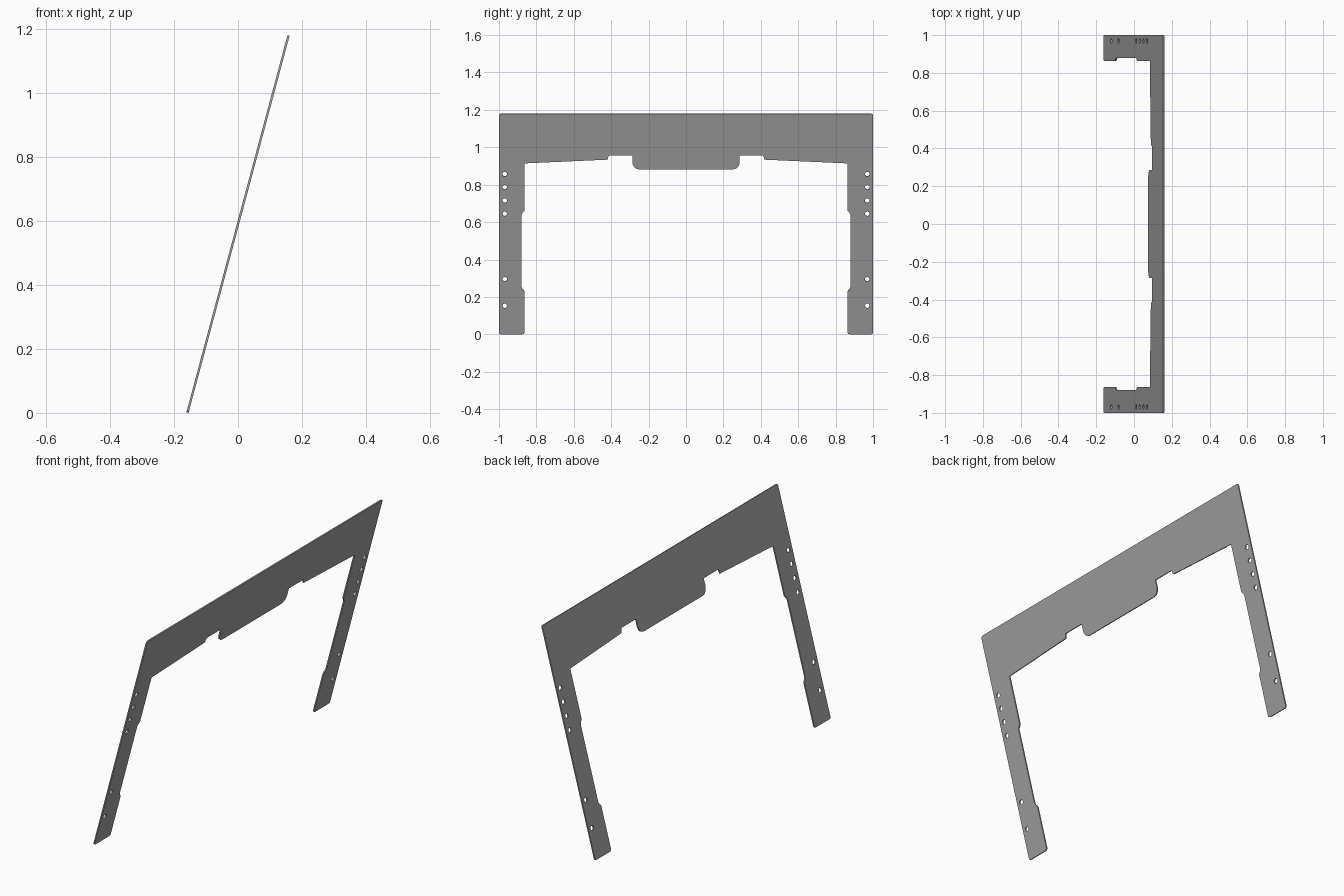
import bpy, math
from mathutils import Vector, Matrix

if "Cube" in bpy.data.objects:
    bpy.data.objects.remove(bpy.data.objects["Cube"])

TILT = math.radians(15)
THICK = 0.007
C = math.cos(TILT)

# Right half of the outline: (y, height, corner radius)
half = [
    (0.265, 0.882, 0.02), (0.287, 0.905, 0.02), (0.287, 0.957, 0.004),
    (0.415, 0.957, 0.012), (0.418, 0.934, 0.004), (0.863, 0.914, 0.004),
    (0.863, 0.660, 0.008), (0.879, 0.644, 0.008), (0.879, 0.246, 0.008),
    (0.863, 0.230, 0.008), (0.863, 0.0, 0.015), (1.0, 0.0, 0.012),
    (1.0, 1.178, 0.012),
]
outline = half + [(-y, z, r) for y, z, r in reversed(half)]
hole_heights = [0.152, 0.294, 0.644, 0.715, 0.786, 0.856]


def rounded(points, steps=4):
    """Round every corner of a closed outline."""
    pts = [(Vector((y, z / C)), r) for y, z, r in points]
    out = []
    for i, (p, r) in enumerate(pts):
        a = pts[i - 1][0] - p
        b = pts[(i + 1) % len(pts)][0] - p
        da = a.normalized() * min(r, a.length * 0.45)
        db = b.normalized() * min(r, b.length * 0.45)
        for k in range(steps + 1):
            t = k / steps
            out.append(p + da * (1 - t) ** 2 + db * t ** 2)
    return out


def add_loop(curve, pts):
    s = curve.splines.new('POLY')
    s.points.add(len(pts) - 1)
    for sp, p in zip(s.points, pts):
        sp.co = (p.x, p.y, 0, 1)
    s.use_cyclic_u = True


# Flat plate with bolt holes, as a filled and extruded curve
curve = bpy.data.curves.new("frame_plate", 'CURVE')
curve.dimensions = '2D'
curve.fill_mode = 'BOTH'
curve.extrude = THICK / 2
add_loop(curve, rounded(outline))
for side in (-1, 1):
    for h in hole_heights:
        centre = Vector((side * 0.969, h / C))
        add_loop(curve, [centre + 0.0125 * Vector((math.cos(a), math.sin(a)))
                         for a in (math.tau * k / 20 for k in range(20))])

plate = bpy.data.objects.new("frame_plate", curve)
bpy.context.collection.objects.link(plate)
bpy.context.view_layer.objects.active = plate
plate.select_set(True)
bpy.ops.object.convert(target='MESH')
plate = bpy.context.object

# Stand the plate up, leaning back towards +x
s = math.sin(TILT)
plate.data.transform(Matrix(((0, s, C, 0), (1, 0, 0, 0), (0, C, -s, 0), (0, 0, 0, 1))))
xs = [v.co.x for v in plate.data.vertices]
zs = [v.co.z for v in plate.data.vertices]
plate.data.transform(Matrix.Translation((-(min(xs) + max(xs)) / 2, 0, -min(zs))))

# Plain grey metal
grey = bpy.data.materials.new("grey_metal")
grey.diffuse_color = (0.36, 0.36, 0.36, 1)
grey.use_nodes = True
grey.node_tree.nodes["Principled BSDF"].inputs["Base Color"].default_value = grey.diffuse_color
plate.data.materials.clear()
plate.data.materials.append(grey)
bpy.ops.object.shade_smooth_by_angle(angle=math.radians(30))
